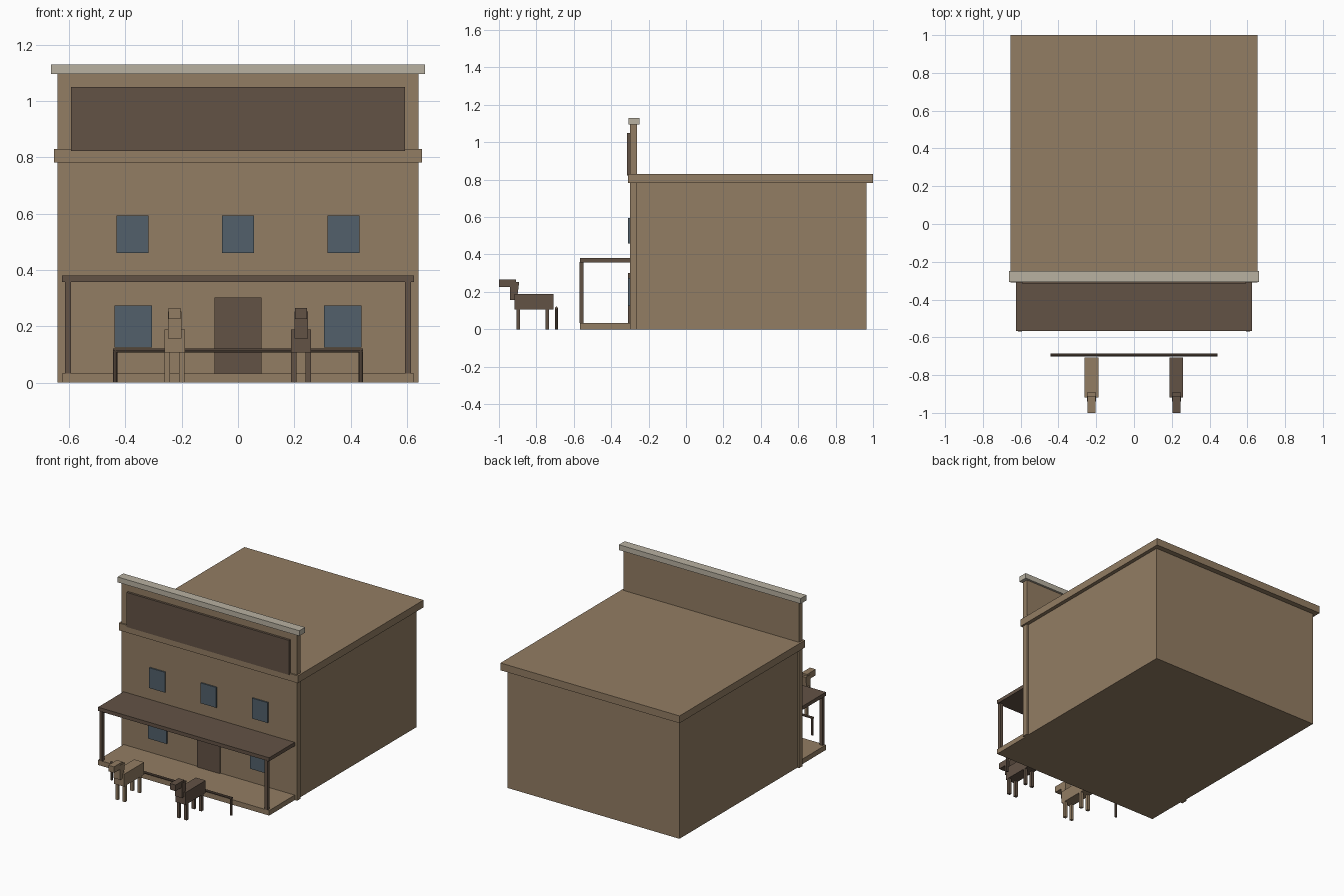
import bpy
import math

cube = bpy.data.objects.get("Cube")
if cube:
    bpy.data.objects.remove(cube, do_unlink=True)


def material(name, color):
    mat = bpy.data.materials.new(name)
    mat.use_nodes = True
    mat.diffuse_color = (*color, 1)
    mat.node_tree.nodes["Principled BSDF"].inputs["Base Color"].default_value = (*color, 1)
    return mat


tan = material("tan_wood", (0.29, 0.205, 0.125))
brown = material("dark_brown_wood", (0.123, 0.085, 0.06))
glass = material("blue_grey_glass", (0.085, 0.118, 0.145))
cream = material("pale_trim", (0.48, 0.44, 0.356))


def box(name, mat, xs, ys, zs):
    """Box spanning the given x, y and z ranges."""
    bpy.ops.mesh.primitive_cube_add(size=1)
    ob = bpy.context.object
    ob.name = name
    ob.location = [(a + b) / 2 for a, b in (xs, ys, zs)]
    ob.scale = [b - a for a, b in (xs, ys, zs)]
    bpy.ops.object.transform_apply(location=True, rotation=False, scale=True)
    ob.data.materials.append(mat)
    return ob


def wide(half, x=0):
    return (x - half, x + half)


def rod(name, mat, center, length, along_x=False):
    """Thin round pole, upright or lying along x."""
    turn = (0, math.pi / 2, 0) if along_x else (0, 0, 0)
    bpy.ops.mesh.primitive_cylinder_add(vertices=8, radius=0.0075, depth=length,
                                        location=center, rotation=turn)
    ob = bpy.context.object
    ob.name = name
    ob.data.materials.append(mat)


# Building shell and false front
box("building_body", tan, wide(0.628), (-0.27, 0.965), (0, 0.79))
box("roof_slab", tan, wide(0.653), (-0.309, 1.0), (0.782, 0.83))
box("false_front", tan, wide(0.641), (-0.30, -0.262), (0, 1.1))
box("front_cornice", cream, wide(0.663), (-0.308, -0.248), (1.095, 1.13))
box("sign_board", brown, wide(0.592), (-0.315, -0.295), (0.822, 1.05))

# Door and windows
box("front_door", brown, wide(0.084), (-0.309, -0.3), (0.032, 0.302))
for x in (-0.374, 0, 0.374):
    box("upper_window", glass, wide(0.057, x), (-0.309, -0.3), (0.46, 0.594))
for x in (-0.372, 0.372):
    box("lower_window", glass, wide(0.067, x), (-0.309, -0.3), (0.125, 0.274))

# Porch
box("porch_floor", tan, wide(0.624), (-0.567, -0.3), (0, 0.033))
box("porch_roof", brown, wide(0.624), (-0.567, -0.3), (0.357, 0.381))
for side in (-1, 1):
    box("porch_post", brown, wide(0.0105, side * 0.603), (-0.569, -0.547), (0.033, 0.36))

# Hitching rail
rod("hitching_rail", brown, (0, -0.693, 0.114), 0.886, along_x=True)
for side in (-1, 1):
    rod("hitching_post", brown, (side * 0.436, -0.693, 0.057), 0.114)


# Horses facing forward
def horse(label, mat, x):
    box(label + "_body", mat, wide(0.036, x), (-0.918, -0.708), (0.107, 0.188))
    neck = box(label + "_neck", mat, wide(0.024, x), (-0.94, -0.892), (0.157, 0.253))
    for v in neck.data.vertices:
        if v.co.z < 0.2 and v.co.y > -0.92:
            v.co.y -= 0.012
    box(label + "_head", mat, wide(0.021, x), (-1.0, -0.91), (0.225, 0.265))
    for y in (-0.897, -0.742):
        for side in (-1, 1):
            box(label + "_leg", mat, wide(0.0098, x + side * 0.026),
                (y - 0.009, y + 0.009), (0, 0.115))


horse("tan_horse", tan, -0.225)
horse("brown_horse", brown, 0.224)
